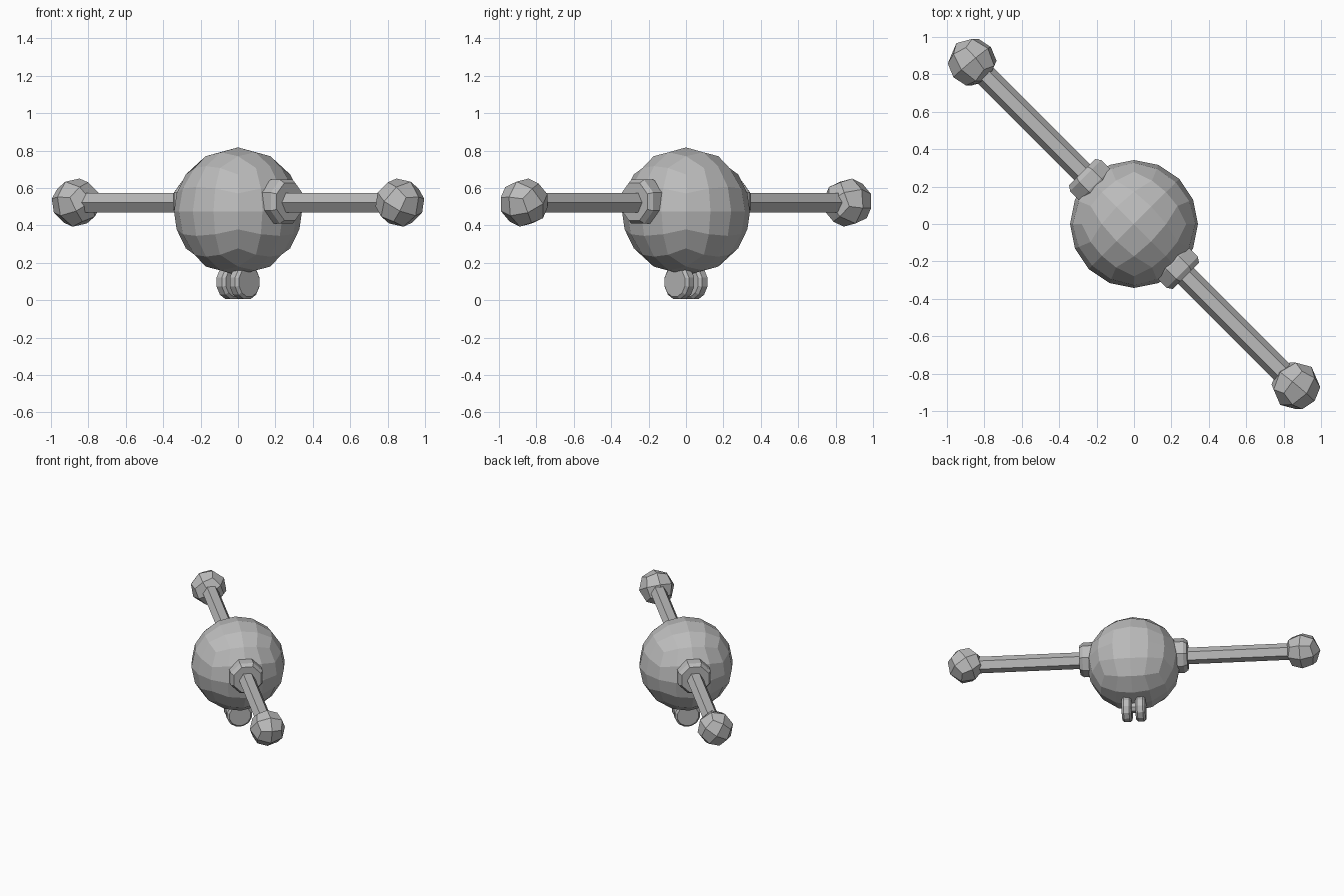
import bpy, bmesh, math
from mathutils import Matrix, Vector

if "Cube" in bpy.data.objects:
    bpy.data.objects.remove(bpy.data.objects["Cube"])

grey = bpy.data.materials.new("mid_grey")
grey.diffuse_color = (0.5, 0.5, 0.5, 1)
grey.use_nodes = True
grey.node_tree.nodes["Principled BSDF"].inputs["Base Color"].default_value = grey.diffuse_color

# Local +x points along the arms, towards front right
AXIS = Matrix.Rotation(-math.pi / 4, 4, 'Z')


def finish(bm, name):
    bmesh.ops.recalc_face_normals(bm, faces=bm.faces)
    me = bpy.data.meshes.new(name)
    bm.to_mesh(me)
    bm.free()
    me.materials.append(grey)
    ob = bpy.data.objects.new(name, me)
    bpy.context.collection.objects.link(ob)
    return ob


def quad_ball(name, centre, radius, cuts, rot):
    """Cube split into an even grid of angles, pushed out to a sphere."""
    bm = bmesh.new()
    bmesh.ops.create_cube(bm, size=2)
    bmesh.ops.subdivide_edges(bm, edges=bm.edges[:], cuts=cuts, use_grid_fill=True)
    for v in bm.verts:
        v.co = Vector([math.tan(c * math.pi / 4) for c in v.co]).normalized() * radius
    bm.transform(Matrix.Translation(centre) @ rot)
    return finish(bm, name)


def turned(name, profile, sides, z, phase):
    """Closed solid turned about the arm axis; profile is (distance, radius)."""
    bm = bmesh.new()
    rings = []
    for d, r in profile:
        ring = []
        for i in range(sides):
            a = 2 * math.pi * (i + phase) / sides
            ring.append(bm.verts.new((d, r * math.cos(a), r * math.sin(a))))
        rings.append(ring)
    for a, b in zip(rings, rings[1:]):
        for i in range(sides):
            j = (i + 1) % sides
            bm.faces.new((a[i], a[j], b[j], b[i]))
    bm.faces.new(rings[0])
    bm.faces.new(rings[-1])
    bm.transform(Matrix.Translation((0, 0, z)) @ AXIS)
    return finish(bm, name)


# Main round body
quad_ball("body", (0, 0, 0.475), 0.342, 3, AXIS)

ARM_Z = 0.522
for s, side in ((1, "front"), (-1, "back")):
    # Bevelled octagonal collar where the arm leaves the body
    turned(side + "_collar",
           [(s * 0.25, 0.108), (s * 0.295, 0.127), (s * 0.365, 0.127), (s * 0.392, 0.108)],
           8, ARM_Z + 0.005, 0.5)
    # Hexagonal arm
    turned(side + "_arm", [(s * 0.3, 0.06), (s * 1.17, 0.06)], 6, ARM_Z, 0)
    # Faceted ball on the arm's end
    tilt = Matrix.Rotation(0.35, 4, 'X') @ Matrix.Rotation(0.45 * s, 4, 'Y') @ AXIS
    quad_ball(side + "_end_ball", AXIS @ Vector((s * 1.224, 0, ARM_Z)), 0.132, 1, tilt)
    # Wheel under the body
    turned(side + "_wheel",
           [(s * 0.015, 0.08), (s * 0.03, 0.095), (s * 0.07, 0.095), (s * 0.085, 0.08)],
           12, 0.097, 0.5)

# Axle joining the wheels
turned("axle", [(-0.04, 0.04), (0.04, 0.04)], 8, 0.11, 0.5)
